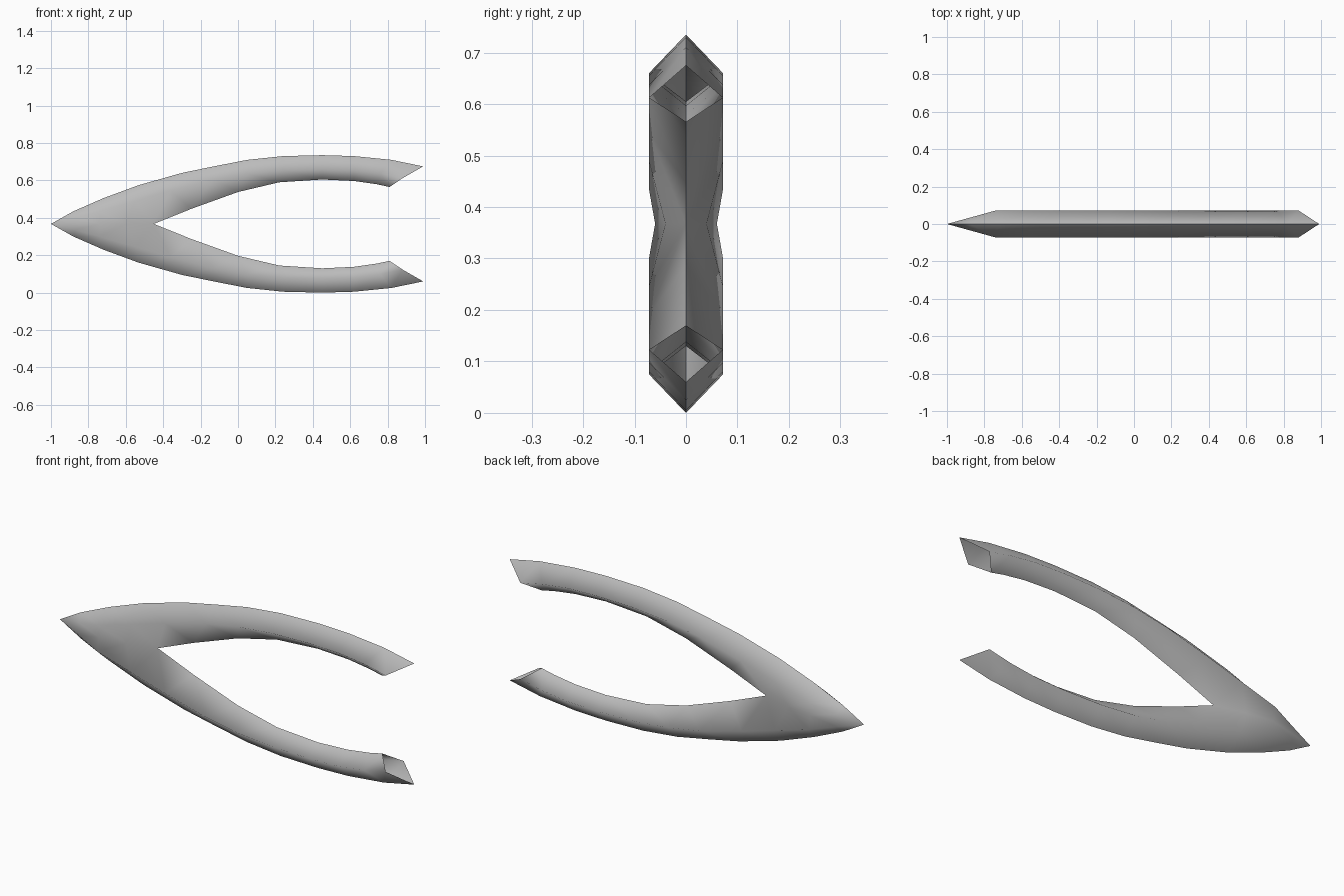
import bpy
import bmesh

cube = bpy.data.objects.get("Cube")
if cube:
    bpy.data.objects.remove(cube, do_unlink=True)

MID = 0.3675      # height of the symmetry plane between the prongs
HALF = 0.072      # half thickness

# Outer ridge of the upper prong (x, z), from the point to the open end
outer = [(-1, MID), (-.88, .435), (-.72, .505), (-.53, .575), (-.3, .64),
         (-.13, .675), (.05, .71), (.24, .73), (.45, .735), (.62, .73),
         (.82, .71), (.99, .675)]
# Widest edge of the prong (x, z)
side = [(-1, MID), (-.87, .4), (-.74, .435), (-.55, .49), (-.36, .545),
        (-.13, .605), (.05, .637), (.24, .655), (.45, .66), (.62, .655),
        (.76, .637), (.88, .612)]
# Valley where the prongs join (x, depth), then the inner ridge (x, z)
valley = [(-1, 0), (-.86, .034), (-.74, .06), (-.6, .04), (-.45, 0)]
inner = [(-.25, .448), (0, .538), (.22, .59), (.45, .605), (.62, .597),
         (.74, .58), (.81, .565)]


def side_depth(x):
    """Thickness tapers to nothing at the point."""
    return HALF * min(1, (x + 1) / .26)


rows = [[(x, 0, z) for x, z in outer],
        [(x, -side_depth(x), z) for x, z in side],
        [(x, -d, MID) for x, d in valley] + [(x, 0, z) for x, z in inner]]

# One quarter of the shell: two strips of faces, open at the prong end
bm = bmesh.new()
grid = [[bm.verts.new((x, y, z - MID)) for x, y, z in row] for row in rows]
for upper, lower in zip(grid, grid[1:]):
    for i in range(len(upper) - 1):
        if i == 0:
            bm.faces.new((upper[0], lower[1], upper[1]))
        else:
            bm.faces.new((upper[i], lower[i], lower[i + 1], upper[i + 1]))
bmesh.ops.remove_doubles(bm, verts=bm.verts[:], dist=0.0001)
for face in bm.faces:
    face.smooth = True
mesh = bpy.data.meshes.new("forked_shell")
bm.to_mesh(mesh)
bm.free()

shell = bpy.data.objects.new("forked_shell", mesh)
shell.location.z = MID
bpy.context.collection.objects.link(shell)

# Lower prong is welded to the upper; the back half keeps a crisp ridge
for name, axis, weld in (("lower_prong", 2, True), ("back_half", 1, False)):
    mirror = shell.modifiers.new(name, 'MIRROR')
    mirror.use_axis = [i == axis for i in range(3)]
    mirror.use_mirror_merge = weld

# Single grey material
grey = bpy.data.materials.new("plain_grey")
grey.use_nodes = True
colour = (.5, .5, .5, 1)
grey.diffuse_color = colour
grey.node_tree.nodes["Principled BSDF"].inputs["Base Color"].default_value = colour
mesh.materials.append(grey)
